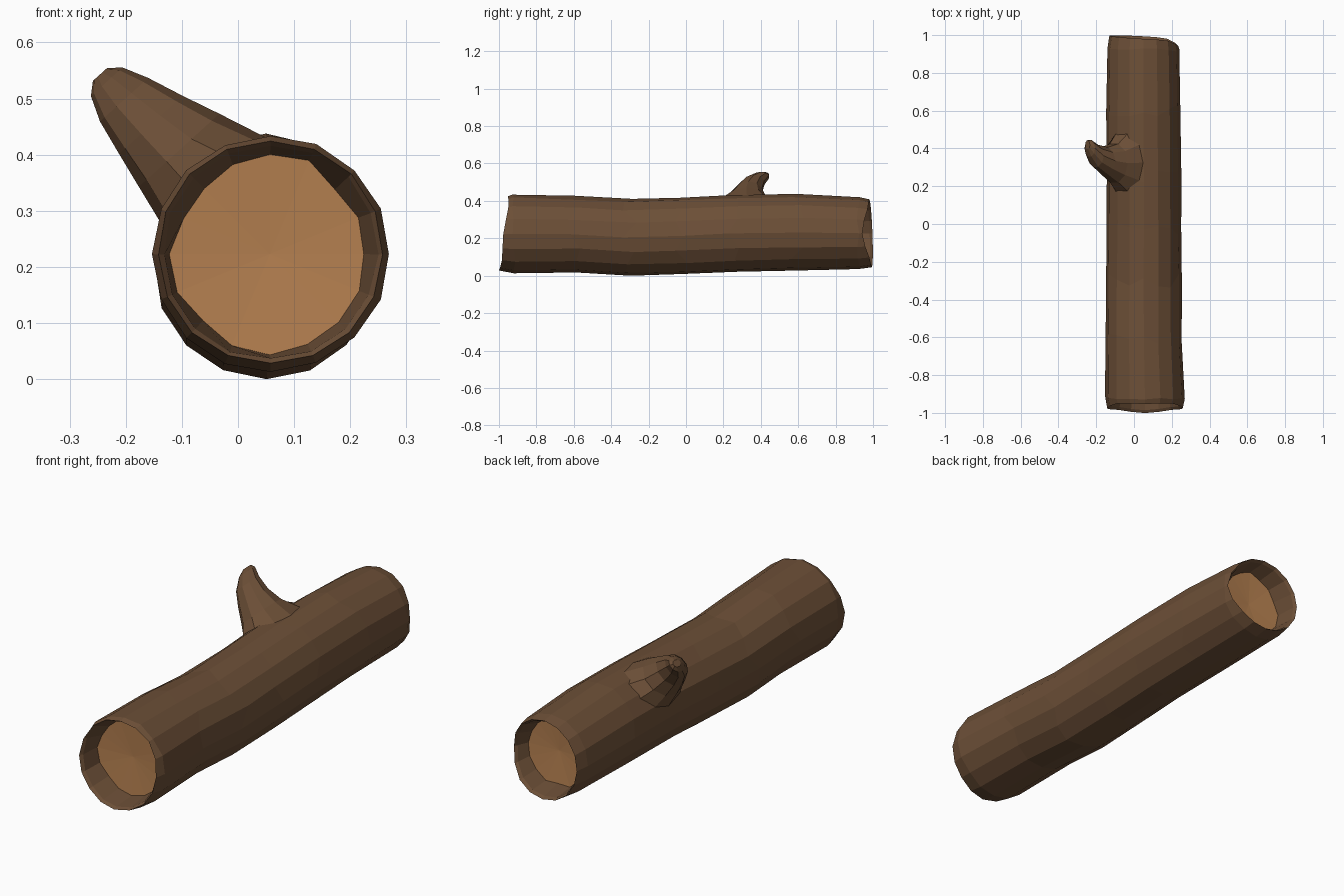
import bpy, bmesh, math, random
from mathutils import Vector

if "Cube" in bpy.data.objects:
    bpy.data.objects.remove(bpy.data.objects["Cube"])

random.seed(4)
SIDES = 16

def material(name, color):
    m = bpy.data.materials.new(name)
    m.diffuse_color = (*color, 1)
    m.use_nodes = True
    m.node_tree.nodes["Principled BSDF"].inputs["Base Color"].default_value = m.diffuse_color
    return m

bark = material("bark", (0.15, 0.078, 0.038))
wood = material("cut_wood", (0.46, 0.215, 0.08))

# Trunk sections: y, centre x, centre z, radius x, radius z
SECTIONS = [
    (-0.975, 0.058, 0.222, 0.203, 0.201), (-0.92, 0.058, 0.223, 0.212, 0.211),
    (-0.60, 0.052, 0.222, 0.203, 0.203), (-0.30, 0.051, 0.205, 0.200, 0.203),
    (-0.02, 0.052, 0.213, 0.198, 0.206), (0.25, 0.052, 0.226, 0.197, 0.206),
    (0.60, 0.050, 0.231, 0.195, 0.205), (0.92, 0.049, 0.227, 0.190, 0.192),
    (0.98, 0.049, 0.226, 0.184, 0.185)]

def surface(y, t, k=1.0):
    """Point on the trunk surface at length y and angle t."""
    for a, b in zip(SECTIONS, SECTIONS[1:]):
        if y <= b[0]:
            break
    f = (y - a[0]) / (b[0] - a[0])
    cx, cz, rx, rz = [p + (q - p) * f for p, q in zip(a[1:], b[1:])]
    return Vector((cx + rx * k * math.cos(t), y, cz + rz * k * math.sin(t)))

def bridge(bm, r1, r2):
    n = len(r1)
    for i in range(n):
        bm.faces.new((r1[i], r1[(i + 1) % n], r2[(i + 1) % n], r2[i]))

def finish(bm, name, mats):
    bmesh.ops.recalc_face_normals(bm, faces=bm.faces[:])
    me = bpy.data.meshes.new(name)
    bm.to_mesh(me)
    bm.free()
    for m in mats:
        me.materials.append(m)
    ob = bpy.data.objects.new(name, me)
    bpy.context.collection.objects.link(ob)
    return ob

# Uneven rim at either end
def rim_y(end, t):
    if end < 0:
        return -0.972 + 0.024 * math.sin(t) - 0.005 * math.cos(4 * t)
    notch = max(0, math.cos(t)) ** 6
    return 0.987 - 0.035 * notch - 0.012 * math.cos(t - 0.6)

angles = [math.tau * i / SIDES for i in range(SIDES)]
bm = bmesh.new()
rings = []

def add_ring(y_of, k, jitter=0.0, jy=0.0):
    pts = []
    for t in angles:
        p = surface(y_of(t), t, k + random.uniform(-jitter, jitter))
        p.y += random.uniform(-jy, jy)
        pts.append(bm.verts.new(p))
    rings.append(pts)

# Hollow end, bark along the trunk, second hollow end
add_ring(lambda t: -0.87, 0.82, 0.05)
add_ring(lambda t: rim_y(-1, t) + 0.015, 0.93, 0.01)
add_ring(lambda t: rim_y(-1, t), 0.985)
for s in SECTIONS[1:-1]:
    mid = 0 < abs(s[0]) < 0.9
    add_ring(lambda t: s[0], 1.0, 0.015 if mid else 0.006, 0.04 if mid else 0.01)
add_ring(lambda t: rim_y(1, t), 0.985)
add_ring(lambda t: rim_y(1, t) - 0.015, 0.93, 0.01)
add_ring(lambda t: 0.88, 0.82, 0.05)
for a, b in zip(rings, rings[1:]):
    bridge(bm, a, b)

# Pale cut wood set back inside both ends
for ring, y in ((rings[0], -0.86), (rings[-1], 0.87)):
    c = bm.verts.new(surface(y, 0, 0))
    for i in range(SIDES):
        f = bm.faces.new((ring[i], ring[(i + 1) % SIDES], c))
        f.material_index = 1
low = min(v.co.z for v in bm.verts)
for v in bm.verts:
    v.co.z -= low * max(0, -math.sin(math.atan2(v.co.z - 0.22, v.co.x - 0.05)))
finish(bm, "log_trunk", (bark, wood))

# Broken branch: centre x, centre z, in-plane radius, y from, y to
STUB = [(-0.105, 0.408, 0.097, 0.215, 0.430), (-0.155, 0.453, 0.077, 0.258, 0.410),
        (-0.203, 0.498, 0.058, 0.300, 0.422), (-0.234, 0.530, 0.038, 0.355, 0.447),
        (-0.246, 0.543, 0.017, 0.395, 0.443)]
N = 10
bm = bmesh.new()
steps = [math.tau * i / N for i in range(N)]
# The base ring lies on the trunk surface so the stub flares out of it
prev = [bm.verts.new(surface(0.325 + 0.16 * math.sin(u),
                             math.radians(128 - 38 * math.cos(u)), 0.985)) for u in steps]
for cx, cz, r, y0, y1 in STUB:
    ring = [bm.verts.new((cx + 0.74 * r * math.cos(u),
                          (y0 + y1) / 2 + (y1 - y0) / 2 * math.sin(u),
                          cz + 0.67 * r * math.cos(u))) for u in steps]
    bridge(bm, prev, ring)
    prev = ring
bm.faces.new(prev)
finish(bm, "branch_stub", (bark,))
